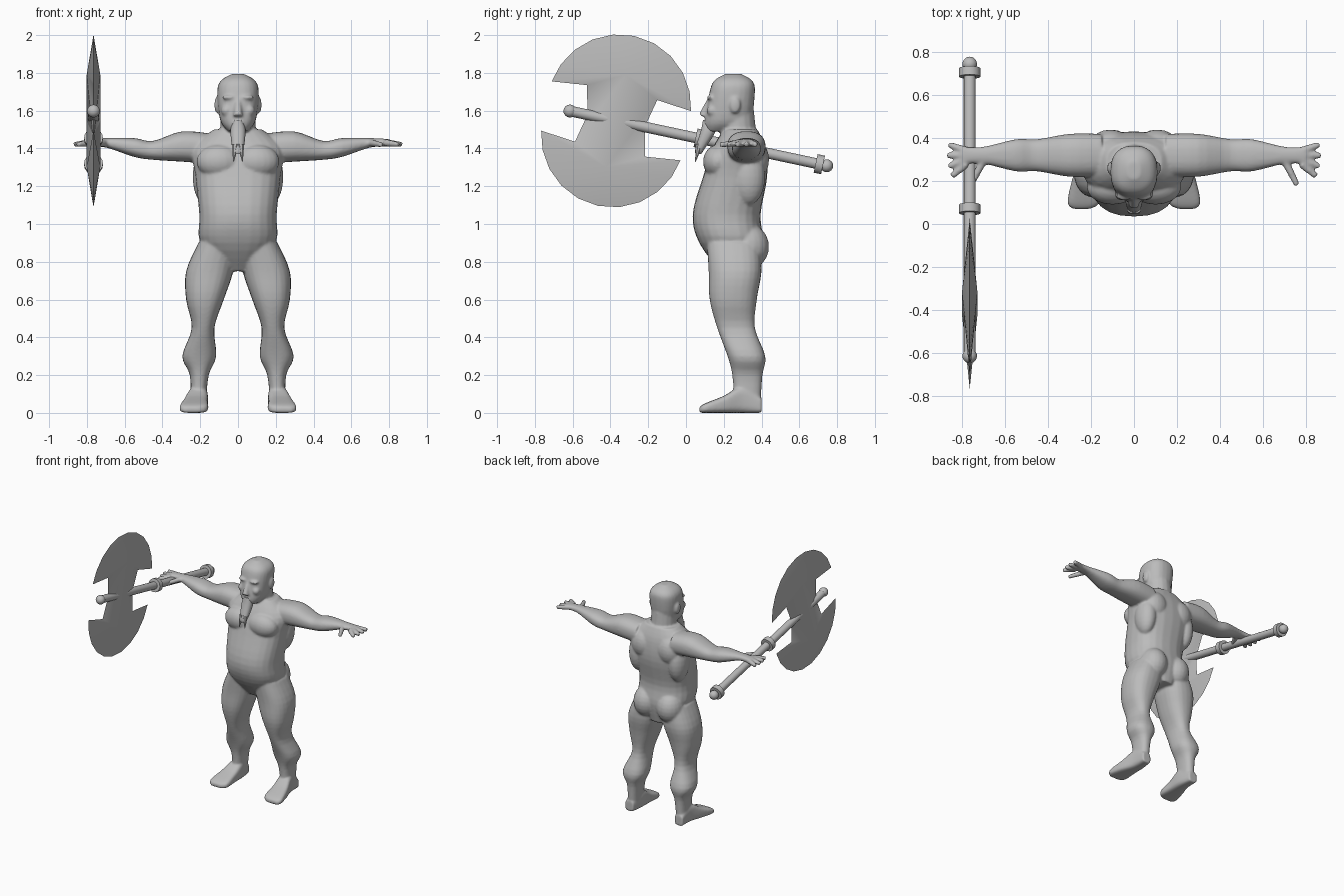
import bpy, bmesh
from math import cos, sin, pi, copysign
from mathutils import Vector, Matrix

cube = bpy.data.objects.get("Cube")
if cube:
    bpy.data.objects.remove(cube, do_unlink=True)

grey = bpy.data.materials.new("plain grey")
grey.use_nodes = True
grey.diffuse_color = (.5, .5, .5, 1)
grey.node_tree.nodes["Principled BSDF"].inputs["Base Color"].default_value = grey.diffuse_color


def smooth_sections(sections, steps=4):
    """Run a smooth curve through a few sections so that the form swells and tapers."""
    knots = [Vector(section) for section in sections]
    knots = [knots[0]] + knots + [knots[-1]]
    curve = []
    for before, start, end, after in zip(knots, knots[1:], knots[2:], knots[3:]):
        leave, arrive = (end - before) / 2, (after - start) / 2
        for step in range(steps):
            t = step / steps
            bend = (leave * (1 - t) - arrive * t) + (end - start) * (t + t - 1)
            curve.append(start.lerp(end, t) + bend * t * (1 - t))
    return curve + [knots[-1]]


def loft(bm, axis, sections, power=2.4, count=24):
    """Skin rounded sections given as (position, centre u, centre v, radius u, radius v)."""
    rows = []
    for position, centre_u, centre_v, radius_u, radius_v in smooth_sections(sections):
        row = []
        for i in range(count):
            angle = 2 * pi * i / count
            c, s = cos(angle), sin(angle)
            u = centre_u + radius_u * copysign(abs(c) ** (2 / power), c)
            v = centre_v + radius_v * copysign(abs(s) ** (2 / power), s)
            place = {"x": (position, u, v), "y": (u, position, v), "z": (u, v, position)}
            row.append(bm.verts.new(place[axis]))
        rows.append(row)
    faces = [bm.faces.new(rows[0]), bm.faces.new(rows[-1])]
    for low, high in zip(rows, rows[1:]):
        for i in range(count):
            faces.append(bm.faces.new((low[i - 1], low[i], high[i], high[i - 1])))
    bmesh.ops.recalc_face_normals(bm, faces=faces)


def column(bm, sections):
    """Upright loft on the centre line, given as (z, y, half width, half depth)."""
    loft(bm, "z", [(z, 0, y, width, depth) for z, y, width, depth in sections])


def ball(bm, centre, size):
    matrix = Matrix.Translation(centre) @ Matrix.Diagonal(size).to_4x4()
    bmesh.ops.create_uvsphere(bm, u_segments=20, v_segments=12, radius=1, matrix=matrix)


def rod(bm, start, end, start_radius, end_radius, segments=16):
    start, end = Vector(start), Vector(end)
    turn = (end - start).to_track_quat("Z", "Y").to_matrix().to_4x4()
    bmesh.ops.create_cone(bm, cap_ends=True, segments=segments,
                          radius1=start_radius, radius2=end_radius,
                          depth=(end - start).length,
                          matrix=Matrix.Translation((start + end) / 2) @ turn)


def add_mirrored_copy(bm):
    """Repeat everything built so far on the other side of the body."""
    copy = bmesh.ops.duplicate(bm, geom=bm.verts[:] + bm.edges[:] + bm.faces[:])["geom"]
    for item in copy:
        if isinstance(item, bmesh.types.BMVert):
            item.co.x *= -1
    faces = [item for item in copy if isinstance(item, bmesh.types.BMFace)]
    bmesh.ops.reverse_faces(bm, faces=faces)


def finish(name, bm):
    mesh = bpy.data.meshes.new(name)
    bm.to_mesh(mesh)
    bm.free()
    mesh.materials.append(grey)
    part = bpy.data.objects.new(name, mesh)
    bpy.context.collection.objects.link(part)
    bpy.ops.object.select_all(action="DESELECT")
    part.select_set(True)
    bpy.context.view_layer.objects.active = part
    bpy.ops.object.shade_smooth_by_angle(angle=.7)
    return part


bm = bmesh.new()

# Arm and palm: x, height, half depth, half thickness
arm = [(.15, 1.4, .1, .08), (.3, 1.41, .1, .08), (.45, 1.39, .075, .05),
       (.55, 1.405, .075, .05), (.7, 1.43, .04, .025), (.8, 1.43, .04, .02)]
loft(bm, "x", [(x, .32, z, depth, thick) for x, z, depth, thick in arm])

# Splayed fingers and thumb
for i in range(4):
    root = Vector((.78, .34 - .02 * i, 1.43))
    splay = .35 * (1 - i)
    rod(bm, root, root + Vector((cos(splay), sin(splay), -.1)) * .09, .02, .014)
rod(bm, (.7, .3, 1.43), (.76, .18, 1.42), .02, .014)

# Leg
loft(bm, "z", [(.9, .11, .25, .1, .14), (.75, .15, .26, .125, .14), (.6, .175, .25, .1, .125),
               (.45, .185, .265, .06, .1), (.3, .205, .32, .09, .1), (.2, .205, .325, .05, .08),
               (.05, .21, .325, .04, .07)])

# Foot resting on the ground: y, x, half width, half height
foot = [(.07, .245, .04, .015), (.1, .235, .075, .025), (.2, .225, .065, .045),
        (.3, .21, .05, .07), (.4, .215, .035, .04)]
loft(bm, "y", [(y, x, high, width, high) for y, x, width, high in foot], power=3.5)

# Chest, shoulder blade, flank, buttock, cheek, brow and ear
ball(bm, (.1, .17, 1.33), (.12, .08, .09))
ball(bm, (.11, .36, 1.34), (.1, .08, .11))
ball(bm, (.17, .33, 1.25), (.07, .09, .15))
ball(bm, (.1, .33, .88), (.1, .11, .12))
ball(bm, (.06, .14, 1.6), (.03, .03, .03))
ball(bm, (.045, .13, 1.67), (.04, .02, .012))
ball(bm, (.11, .26, 1.63), (.015, .03, .045))
add_mirrored_copy(bm)

# Torso and neck
column(bm, [(.75, .28, .08, .1), (.9, .24, .2, .17), (1.05, .215, .205, .18),
            (1.25, .26, .225, .17), (1.4, .28, .24, .14), (1.5, .29, .13, .09)])
rod(bm, (0, .28, 1.4), (0, .27, 1.6), .1, .09)

# Head, nose and mouth
column(bm, [(1.49, .18, .05, .07), (1.55, .22, .095, .12), (1.7, .245, .11, .12),
            (1.76, .25, .09, .1), (1.795, .25, .03, .04)])
rod(bm, (0, .09, 1.57), (0, .13, 1.67), .025, .012)
ball(bm, (0, .11, 1.535), (.035, .02, .012))

# Fuse the flesh into one smooth skin
body = finish("body", bm)
fuse = body.modifiers.new("fuse", "REMESH")
fuse.mode = "VOXEL"
fuse.voxel_size = .0075
fuse.use_smooth_shade = True
soften = body.modifiers.new("soften", "SMOOTH")
soften.factor = .5
soften.iterations = 7

# Beard with a forked tip
bm = bmesh.new()
rod(bm, (.014, .07, 1.42), (.024, .05, 1.33), .02, .002, segments=8)
add_mirrored_copy(bm)
column(bm, [(1.55, .11, .02, .02), (1.5, .12, .04, .04), (1.4, .075, .03, .025),
            (1.37, .065, .015, .015)])
finish("beard", bm)

# The axe has its own frame: along the shaft and across it
blade_centre = Vector((-.765, -.37, 1.546))
tilt = Matrix.Rotation(-.21, 3, "X")


def axe_point(along, across, side=0):
    return blade_centre + tilt @ Vector((side, along, across))


# Axe shaft, knobs and collars
bm = bmesh.new()
rod(bm, axe_point(-.25, 0), axe_point(1.14, 0), .028, .028)
for along in (-.25, 1.14):
    ball(bm, axe_point(along, 0), (.034, .034, .034))
for along in (.45, 1.1):
    rod(bm, axe_point(along - .02, 0), axe_point(along + .02, 0), .05, .05)
finish("axe_shaft", bm)

# Double blade: two thick centres falling away to sharp curved edges
bm = bmesh.new()
rims = []
horn, arc_steps = .34, 10
for flip in (1, -1):
    rim = [(.19, .153)]
    for i in range(arc_steps + 1):
        angle = horn + (pi - 2 * horn) * i / arc_steps
        reach = .4 + .06 * sin(pi * i / arc_steps)
        rim.append((reach * cos(angle), reach * sin(angle)))
    rim += [(-.19, .153), (-.155, 0)]
    rims.append([bm.verts.new(axe_point(u * flip, v * flip)) for u, v in rim])
for side in (.036, -.036):
    hubs = [bm.verts.new(axe_point(0, across, side)) for across in (.25, -.25)]
    for hub, other, rim, next_rim in zip(hubs, hubs[::-1], rims, rims[::-1]):
        for a, b in zip(rim, rim[1:]):
            bm.faces.new((hub, a, b))
        bm.faces.new((hub, rim[-1], next_rim[0], other))
bmesh.ops.recalc_face_normals(bm, faces=bm.faces)
finish("axe_blade", bm)
